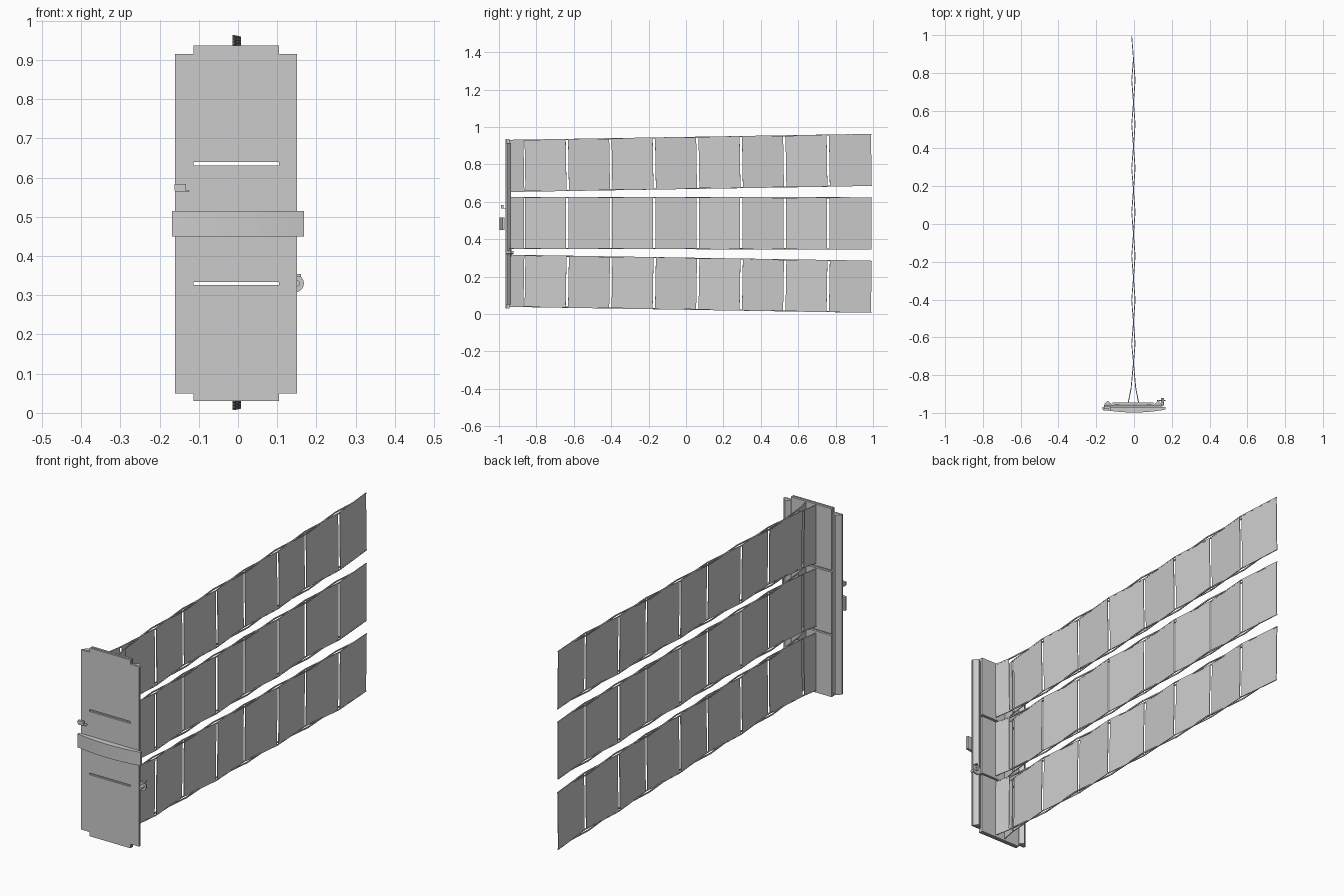
import bpy, bmesh, math
from mathutils import Vector, Matrix

if "Cube" in bpy.data.objects:
    bpy.data.objects.remove(bpy.data.objects["Cube"])

CX = -0.003   # centre line of the folding rows


def make(name, bm):
    bmesh.ops.recalc_face_normals(bm, faces=bm.faces)
    me = bpy.data.meshes.new(name)
    bm.to_mesh(me)
    bm.free()
    ob = bpy.data.objects.new(name, me)
    bpy.context.collection.objects.link(ob)
    return ob


def prism(bm, pts, z0, z1):
    """Extrude an (x, y) outline from z0 to z1."""
    lo = [bm.verts.new((x, y, z0)) for x, y in pts]
    hi = [bm.verts.new((x, y, z1)) for x, y in pts]
    bm.faces.new(lo)
    bm.faces.new(hi)
    n = len(pts)
    for i in range(n):
        j = (i + 1) % n
        bm.faces.new((lo[i], lo[j], hi[j], hi[i]))


def rect(x0, x1, y0, y1):
    return [(x0, y0), (x1, y0), (x1, y1), (x0, y1)]


def strip(bm, a, b, t, z0, z1):
    """Upright slab of thickness t between two (x, y) points."""
    a, b = Vector(a), Vector(b)
    d = (b - a).normalized()
    n = Vector((-d.y, d.x)) * t / 2
    prism(bm, [a - n, b - n, b + n, a + n], z0, z1)


# zigzag nodes: hinge lines from the body to the far end
nodes = [(0.027, -0.945), (0.012, -0.867)]
nodes += [(0.009 * (-1) ** k, -0.867 + 0.2325 * k) for k in range(1, 9)]


def node(i, side):
    x, y = nodes[i]
    return Vector((CX + side * x, y))


# three fanned rows of folding panels with scissor bars
for name, zc, slope in (("top", 0.792, 0.0165), ("middle", 0.487, -0.001), ("bottom", 0.178, -0.0165)):
    panels, bars = bmesh.new(), bmesh.new()
    last = len(nodes) - 1
    for i in range(last):
        a, b = node(i, -1), node(i + 1, -1)
        d = (b - a).normalized() * 0.0065
        strip(panels, a + (d if i else d * 0), b - (d if i < last - 1 else d * 0.3), 0.003, -0.135, 0.135)
        c, e = node(i, 1), node(i + 1, 1)
        if i == last - 1:
            e = (c + e) / 2
        for s in (-1, 1):
            z = s * 0.1365
            strip(bars, c, e, 0.004, z - 0.003, z + 0.003)
            strip(bars, a, b, 0.004, z - 0.0025, z + 0.0025)
    # first hinged leaf has a partner on the other side
    strip(bars, node(0, 1), node(1, 1), 0.003, -0.135, 0.135)
    pivot = Vector((0, -0.95, zc))
    m = Matrix.Translation(pivot) @ Matrix.Rotation(math.atan(slope), 4, 'X') @ Matrix.Translation((0, 0.95, 0))
    for label, bm in (("panels", panels), ("scissor_bars", bars)):
        bmesh.ops.transform(bm, matrix=m, verts=bm.verts)
        make(f"{name}_row_{label}", bm)

# body: slotted front sheet, with a thicker backing plate behind it
front, back = bmesh.new(), bmesh.new()
for z0, z1 in ((0.03, 0.326), (0.334, 0.63), (0.64, 0.936)):
    prism(front, rect(-0.114, 0.104, -0.966, -0.958), z0, z1)
    prism(back, rect(-0.114, 0.104, -0.955, -0.945), z0, z1)
    for x in (-0.09, 0.08):
        prism(front, rect(x - 0.01, x + 0.01, -0.958, -0.955), z0 + 0.03, z1 - 0.03)
make("front_sheet", front)
make("backing_plate", back)

# side wings and their triangular rails
wings, rails = bmesh.new(), bmesh.new()
for s in (-1, 1):
    x0, x1, xm = [-0.005 + s * v for v in (0.109, 0.155, 0.134)]
    prism(wings, rect(min(x0, x1), max(x0, x1), -0.966, -0.958), 0.05, 0.915)
    prism(rails, [(x0, -0.956), (x1, -0.956), (xm, -0.936)], 0.05, 0.915)
make("side_wings", wings)
make("side_rails", rails)

# bowed band across the front
bm = bmesh.new()
xs = [-0.168 + 0.336 * i / 12 for i in range(13)]
outer = [(x, -0.998 + 0.016 * (x / 0.168) ** 2) for x in xs]
inner = [(x, -0.97) for x in (xs[-1], xs[0])]
prism(bm, outer + inner, 0.45, 0.515)
make("front_band", bm)

# small latch on the left
bm = bmesh.new()
prism(bm, rect(-0.162, -0.133, -0.988, -0.976), 0.567, 0.583)
prism(bm, rect(-0.16, -0.124, -0.988, -0.964), 0.564, 0.567)
make("side_latch", bm)

# knob on the right
bm = bmesh.new()
bmesh.ops.create_cone(bm, cap_ends=True, segments=20, radius1=0.023, radius2=0.023, depth=0.006,
                      matrix=Matrix.Translation((0.145, -0.935, 0.33)) @ Matrix.Rotation(math.pi / 2, 4, 'X'))
bmesh.ops.create_cone(bm, cap_ends=True, segments=12, radius1=0.008, radius2=0.008, depth=0.04,
                      matrix=Matrix.Translation((0.15, -0.942, 0.33)) @ Matrix.Rotation(math.pi / 2, 4, 'X'))
prism(bm, rect(0.15, 0.16, -0.945, -0.92), 0.348, 0.354)
make("side_knob", bm)
